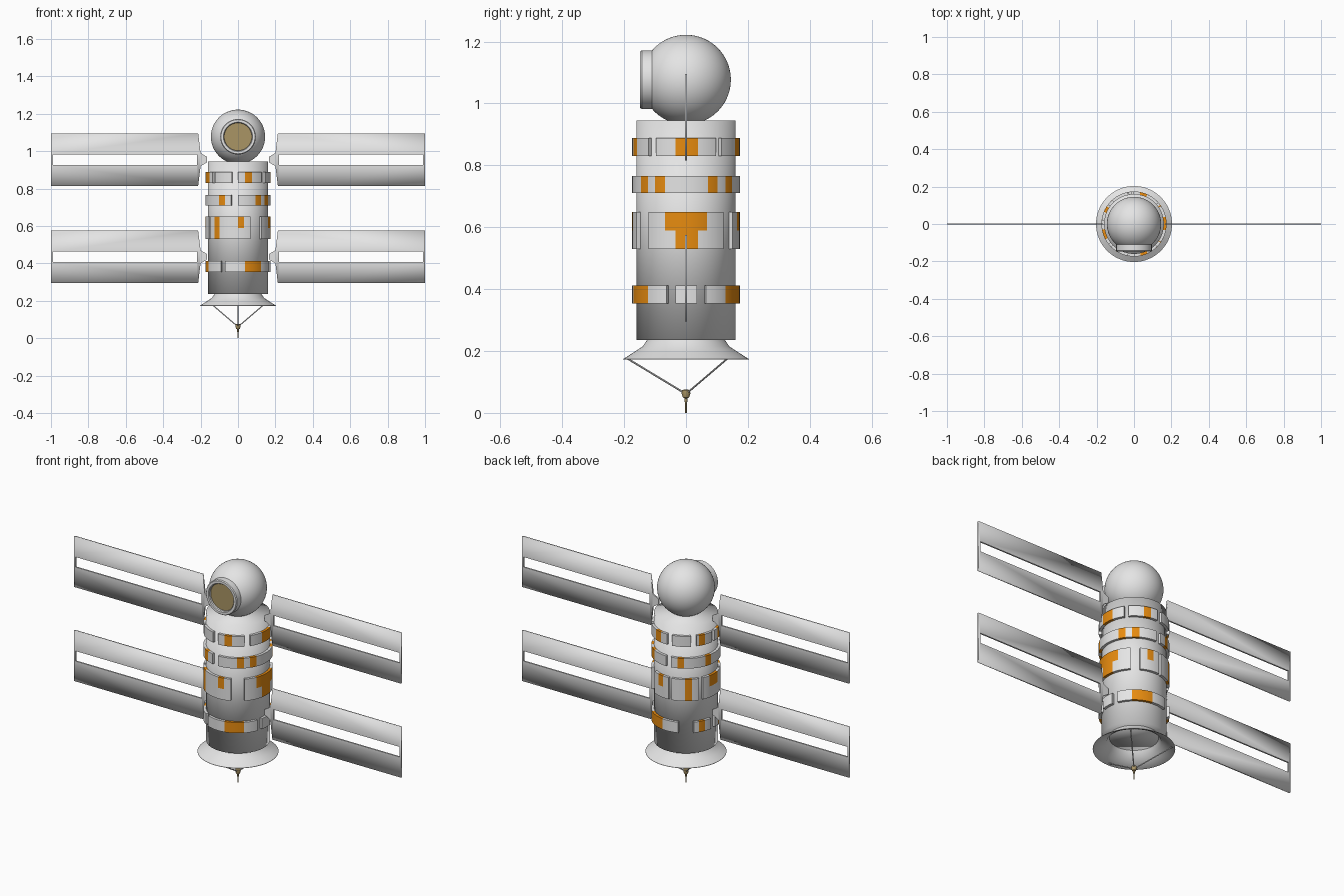
import bpy, bmesh, math
from mathutils import Vector

if "Cube" in bpy.data.objects:
    bpy.data.objects.remove(bpy.data.objects["Cube"])


def material(name, rgb):
    m = bpy.data.materials.new(name)
    m.diffuse_color = (*rgb, 1)
    m.use_nodes = True
    m.node_tree.nodes["Principled BSDF"].inputs["Base Color"].default_value = m.diffuse_color
    return m


GREY = material("light_grey", (0.78, 0.78, 0.78))
ORANGE = material("orange", (0.80, 0.26, 0.005))
TAN = material("tan", (0.40, 0.30, 0.13))


def finish(name, bm, mats, by_angle=True):
    bmesh.ops.recalc_face_normals(bm, faces=bm.faces)
    me = bpy.data.meshes.new(name)
    bm.to_mesh(me)
    bm.free()
    for m in mats:
        me.materials.append(m)
    ob = bpy.data.objects.new(name, me)
    bpy.context.collection.objects.link(ob)
    me.shade_smooth()
    if by_angle:
        bpy.ops.object.select_all(action='DESELECT')
        ob.select_set(True)
        bpy.context.view_layer.objects.active = ob
        bpy.ops.object.shade_smooth_by_angle(angle=math.radians(35))
    return ob


def lathe(name, profile, mat, n=64, closed=False, by_angle=True):
    """Spin (radius, height) points about z."""
    bm = bmesh.new()
    vs = [bm.verts.new((r, 0, z)) for r, z in profile]
    es = [bm.edges.new(p) for p in zip(vs, vs[1:])]
    if closed:
        es.append(bm.edges.new((vs[-1], vs[0])))
    bmesh.ops.spin(bm, geom=vs + es, cent=(0, 0, 0), axis=(0, 0, 1),
                   angle=math.tau, steps=n)
    bmesh.ops.remove_doubles(bm, verts=bm.verts, dist=1e-5)
    return finish(name, bm, [mat], by_angle)


def rod(name, a, b, r, mat):
    a, b = Vector(a), Vector(b)
    bm = bmesh.new()
    bmesh.ops.create_cone(bm, cap_ends=True, segments=8, radius1=r, radius2=r,
                          depth=(b - a).length)
    ob = finish(name, bm, [mat])
    ob.location = (a + b) / 2
    ob.rotation_mode = 'QUATERNION'
    ob.rotation_quaternion = (b - a).to_track_quat('Z', 'Y')
    return ob


# Main hull, softly shaded over its single span
bm = bmesh.new()
bmesh.ops.create_cone(bm, cap_ends=True, segments=64, radius1=0.16, radius2=0.16, depth=0.71)
hull = finish("hull", bm, [GREY], by_angle=False)
hull.location.z = 0.59

# Spherical head, open at the port, spun about the front-back axis
HEAD_Z, HEAD_R = 1.077, 0.145
arc = [math.radians(38 + 142 * i / 28) for i in range(29)]
head = lathe("head", [(HEAD_R * math.sin(t), HEAD_R * math.cos(t)) for t in arc], GREY)
port = lathe("port_ring", [(0.095, 0.105), (0.095, 0.143), (0.091, 0.148),
                           (0.078, 0.148), (0.074, 0.143), (0.074, 0.105)], GREY, closed=True)
hatch = lathe("port_hatch", [(0, 0.132), (0.076, 0.132), (0.076, 0.12), (0, 0.12)], TAN)
for ob in (head, port, hatch):
    ob.rotation_euler.x = math.pi / 2
    ob.location.z = HEAD_Z

# Flared dish under the hull
lathe("dish", [(0.125, 0.237), (0.14, 0.215), (0.17, 0.195), (0.203, 0.174), (0.203, 0.172),
               (0.198, 0.172), (0.167, 0.189), (0.136, 0.209), (0.12, 0.237)], GREY, closed=True)

# Antenna feed on three struts
for i, deg in enumerate((45, 135, 270)):
    c, s = math.cos(math.radians(deg)), math.sin(math.radians(deg))
    rod(f"strut_{i + 1}", (0.19 * c, 0.19 * s, 0.176), (0.008 * c, 0.008 * s, 0.066), 0.003, GREY)
lathe("antenna_feed", [(0, 0.076), (0.013, 0.074), (0.014, 0.062), (0.01, 0.05),
                       (0.005, 0.047), (0.004, 0.034), (0, 0.034)], TAN, n=16)
rod("antenna_spike", (0, 0, 0), (0, 0, 0.05), 0.0025, TAN)


# Raised curved plates; angles in degrees from the front toward +x
def plate(name, z0, z1, a0, a1, accents):
    """accents: (start, end, lower height, upper height) with heights as 0..1."""
    marks = [a0, a1] + [a for acc in accents for a in acc[:2]]
    angles = []
    marks = sorted(set(marks))
    for p, q in zip(marks, marks[1:]):
        k = max(1, math.ceil((q - p) / 5))
        angles += [p + (q - p) * i / k for i in range(k)]
    angles.append(a1)
    levels = [0, 0.5, 1]
    bm = bmesh.new()
    grid = [[bm.verts.new((0.174 * math.sin(math.radians(a)), -0.174 * math.cos(math.radians(a)),
                           z0 + (z1 - z0) * h)) for h in levels] for a in angles]
    for i in range(len(angles) - 1):
        for j in range(2):
            f = bm.faces.new((grid[i][j], grid[i + 1][j], grid[i + 1][j + 1], grid[i][j + 1]))
            a, h = (angles[i] + angles[i + 1]) / 2, 0.25 + 0.5 * j
            f.material_index = int(any(s < a < e and lo < h < hi for s, e, lo, hi in accents))
    # thicken inward into the hull
    outer = list(bm.faces)
    new = bmesh.ops.extrude_face_region(bm, geom=outer, use_keep_orig=True)["geom"]
    for v in new:
        if isinstance(v, bmesh.types.BMVert):
            v.co.x *= 0.158 / 0.174
            v.co.y *= 0.158 / 0.174
    finish(name, bm, [GREY, ORANGE])


F = (0, 1)      # full height accent
U = (0.5, 1)    # upper half accent
L = (0, 0.5)    # lower half accent
rows = {
    "top_plate": (0.83, 0.888, [
        (0, 46, [(12, 25, *F)]), (56, 124, [(79, 103, *F)]), (131, 182, [(156, 169, *F)]),
        (191, 223, []), (233, 264, [(237, 248, *F)]), (270, 309, [(280, 298, *F)]),
        (315, 349, [])]),
    "upper_plate": (0.71, 0.766, [
        (0, 180, [(33, 45, *F), (55, 67, *F), (114, 126, *F), (137, 149, *F)]),
        (189, 348, [(201, 212, *F), (249, 261, *F), (324, 336, *F)])]),
    "middle_plate": (0.53, 0.65, [
        (46, 134, [(67, 79, *U), (79, 103, *F), (103, 113, *U)]),
        (150, 185, [(162, 173, *U)]), (190, 237, [(213, 225, *F)]),
        (244, 297, [(258, 280, *U)]), (301, 383, [(314, 325, *F), (360, 371, *U)])]),
    "lower_plate": (0.353, 0.412, [
        (-24, 69, [(12, 45, *F)]), (79, 102, []), (112, 202, [(137, 172, *F)]),
        (228, 261, [(237, 248, *F)]), (271, 328, [(282, 296, *F)])]),
}
for name, (z0, z1, plates) in rows.items():
    for i, (a0, a1, accents) in enumerate(plates):
        plate(f"{name}_{i + 1}", z0, z1, a0, a1, accents)


# Solar panels: slotted thin frames with a short neck
def panel(name, side, zc):
    bm = bmesh.new()
    half, thick = 0.14, 0.004
    pts = {"a": (0.213, half), "b": (1, half), "c": (0.99, 0.028), "d": (0.22, 0.028),
           "e": (0.2, 0.035), "f": (0.166, 0.015)}
    v = {}
    for k, (x, z) in pts.items():
        v[k] = bm.verts.new((side * x, -thick, z))
        v[k.upper()] = bm.verts.new((side * x, -thick, -z))
    for loop in ("abcd", "ABCD", "bBCc", "adDAEe", "eEFf"):
        bm.faces.new([v[k] for k in loop])
    new = bmesh.ops.extrude_face_region(bm, geom=list(bm.faces), use_keep_orig=True)["geom"]
    for g in new:
        if isinstance(g, bmesh.types.BMVert):
            g.co.y = thick
    bmesh.ops.recalc_face_normals(bm, faces=bm.faces)
    # long outer edges stay soft, all other corners are sharp
    for e in bm.edges:
        p, q = (w.co for w in e.verts)
        soft = abs(p.z - q.z) < 1e-5 and abs(p.z) > half - 0.001
        if not soft and e.calc_face_angle(0) > 0.5:
            e.smooth = False
    ob = finish(name, bm, [GREY], by_angle=False)
    ob.location.z = zc


for side, label in ((-1, "left"), (1, "right")):
    panel(f"upper_{label}_panel", side, 0.955)
    panel(f"lower_{label}_panel", side, 0.435)
